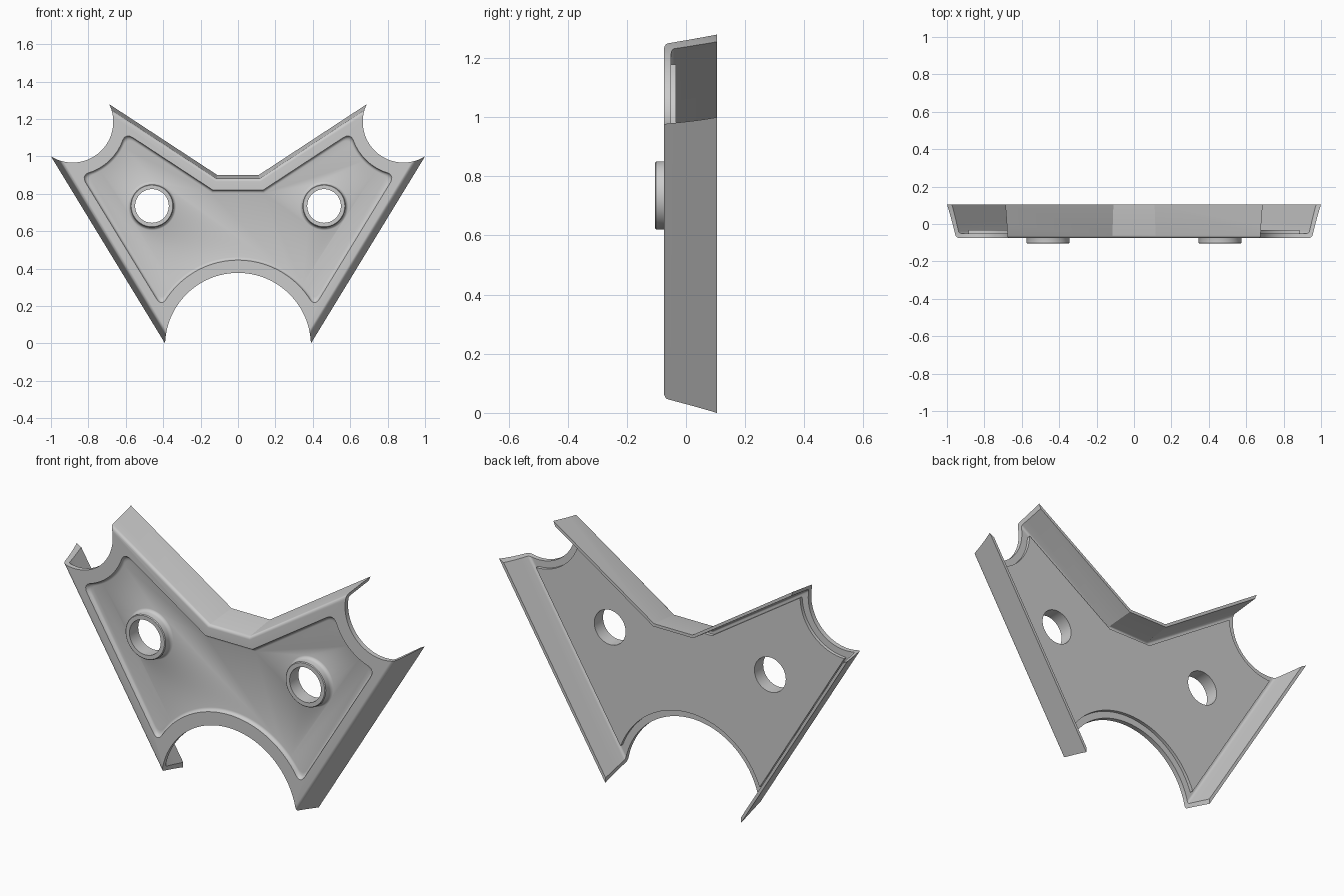
import bpy, bmesh, math
from mathutils import Vector as V

if "Cube" in bpy.data.objects:
    bpy.data.objects.remove(bpy.data.objects["Cube"])

# Key outline points of the right half (x, z), at the open back rim
A, B = V((0.69, 1.28)), V((0.11, 0.90))      # upper wall
C, D = V((1.0, 1.0)), V((0.39, 0.0))         # side wall
UT, US = (A - B).normalized(), (C - D).normalized()
NT, NS = V((-UT.y, UT.x)), V((US.y, -US.x))  # outward normals
SC, SR = V((0.885, 1.185)), 0.218            # corner scoop
BC, BR = V((0, -0.013)), 0.39                # bottom scoop
HOLE = V((0.46, 0.735))
FRONT, BACK = -0.075, 0.105


def mirrored(pts):
    return pts + [V((-p.x, p.y)) for p in reversed(pts) if p.x > 1e-6]


def loft(name, levels):
    """Closed solid through equal-length loops; levels = [(y, loop), ...]."""
    bm = bmesh.new()
    rings = [[bm.verts.new((p.x, y, p.y)) for p in loop] for y, loop in levels]
    n = len(rings[0])
    for a, b in zip(rings, rings[1:]):
        for i in range(n):
            j = (i + 1) % n
            bm.faces.new((a[i], a[j], b[j], b[i]))
    bm.faces.new(rings[0])
    bm.faces.new(rings[-1])
    bmesh.ops.recalc_face_normals(bm, faces=bm.faces)
    me = bpy.data.meshes.new(name)
    bm.to_mesh(me)
    bm.free()
    ob = bpy.data.objects.new(name, me)
    bpy.context.collection.objects.link(ob)
    return ob


def circle(c, r, n=96):
    return [V((c.x + r * math.cos(t * math.tau / n), c.y + r * math.sin(t * math.tau / n)))
            for t in range(n)]


def tray_loop(y, inset, ext):
    """Flared outline at depth y, ends run on by ext into the scoops."""
    f = (BACK - y) / (BACK - FRONT)
    ds, dt = inset + 0.03 * f, inset + 0.02 * f
    return mirrored([V((B.x + 0.3 * dt, B.y - dt)), A - NT * dt + UT * ext,
                     C - NS * ds + US * ext, D - NS * ds - US * ext])


def hit(p, d, c, r):
    """First crossing of a ray with a circle."""
    m = p - c
    b = m.dot(d)
    return p + d * (-b - math.sqrt(b * b - m.dot(m) + r * r))


def panel_loop(ds, dt, da, r):
    """Outline inset from walls and scoops, with corners rounded by r."""
    rs, rb = SR + da, BR + da
    P = hit(B - NT * dt, UT, SC, rs)
    Q = hit(D - NS * ds, US, SC, rs)
    R = hit(C - NS * ds, -US, BC, rb)

    def angle(p, c):
        return math.atan2(p.y - c.y, p.x - c.x) % math.tau

    def arc(c, rad, a0, a1, n):
        return [c + rad * V((math.cos(a0 + (a1 - a0) * i / n), math.sin(a0 + (a1 - a0) * i / n)))
                for i in range(n + 1)]

    def blend(p, q, s, n=8):
        return [p * (1 - t) ** 2 + q * 2 * t * (1 - t) + s * t * t
                for t in (i / n for i in range(1, n))]

    scoop = arc(SC, rs, angle(P, SC) + r / rs, angle(Q, SC) - r / rs, 20)
    bottom = arc(BC, rb, angle(R, BC) + r / rb, math.pi / 2, 24)
    p0, q0, r0 = P - UT * r, Q - US * r, R + US * r
    return mirrored([V((B.x + 0.3 * dt, B.y - dt)), p0] + blend(p0, P, scoop[0]) + scoop
                    + blend(scoop[-1], Q, q0) + [q0, r0] + blend(r0, R, bottom[0]) + bottom)


def combine(target, other, op):
    m = target.modifiers.new(op, 'BOOLEAN')
    m.operation, m.solver, m.object = op, 'EXACT', other
    bpy.context.view_layer.objects.active = target
    bpy.ops.object.modifier_apply(modifier=m.name)
    bpy.data.objects.remove(other)


def rounded(y0, inset, r, ext):
    """Levels of a floor edge rounded by r, starting at depth y0."""
    out = []
    for i in range(6):
        a = i / 5 * math.pi / 2
        y = y0 + r * (1 - math.cos(a))
        out.append((y, tray_loop(y, inset + r * (1 - math.sin(a)), ext)))
    return out


# Flared tray with rounded front edge, hollowed from the back
plate = loft("bracket_plate", rounded(FRONT, 0, 0.014, 0.12) + [(BACK, tray_loop(BACK, 0, 0.12))])
combine(plate, loft("cavity", rounded(-0.05, 0.015, 0.01, 0.15)
                    + [(0.13, tray_loop(0.13, 0.015, 0.15))]), 'DIFFERENCE')

# Raised pad on the back of the plate
pad = panel_loop(0.062, 0.052, 0.035, 0.004)
combine(plate, loft("pad", [(-0.053, pad), (-0.033, pad)]), 'UNION')

# Scooped corners and bottom
for c, r in ((SC, SR), (V((-SC.x, SC.y)), SR), (BC, BR)):
    combine(plate, loft("scoop", [(-0.3, circle(c, r, 128)), (0.3, circle(c, r, 128))]), 'DIFFERENCE')

# Recessed front panel with sloped, softened border
recess = [(y, panel_loop(0.085 + d, 0.08 + d, 0.068 + d, 0.055)) for y, d in
          ((-0.09, 0), (-0.075, 0), (-0.064, 0.004), (-0.059, 0.009), (-0.057, 0.016))]
combine(plate, loft("recess", recess), 'DIFFERENCE')

# Ring bosses with filleted base, then through holes
for s in (1, -1):
    c = V((s * HOLE.x, HOLE.y))
    prof = ((-0.105, 0.111), (-0.101, 0.115), (-0.073, 0.115), (-0.065, 0.118),
            (-0.059, 0.124), (-0.056, 0.132), (-0.05, 0.132))
    combine(plate, loft("boss", [(y, circle(c, r, 64)) for y, r in prof]), 'UNION')
    combine(plate, loft("hole", [(-0.3, circle(c, 0.09, 64)), (0.3, circle(c, 0.09, 64))]), 'DIFFERENCE')

bpy.ops.object.select_all(action='DESELECT')
plate.select_set(True)
bpy.context.view_layer.objects.active = plate
bpy.ops.object.shade_smooth_by_angle(angle=math.radians(30))
